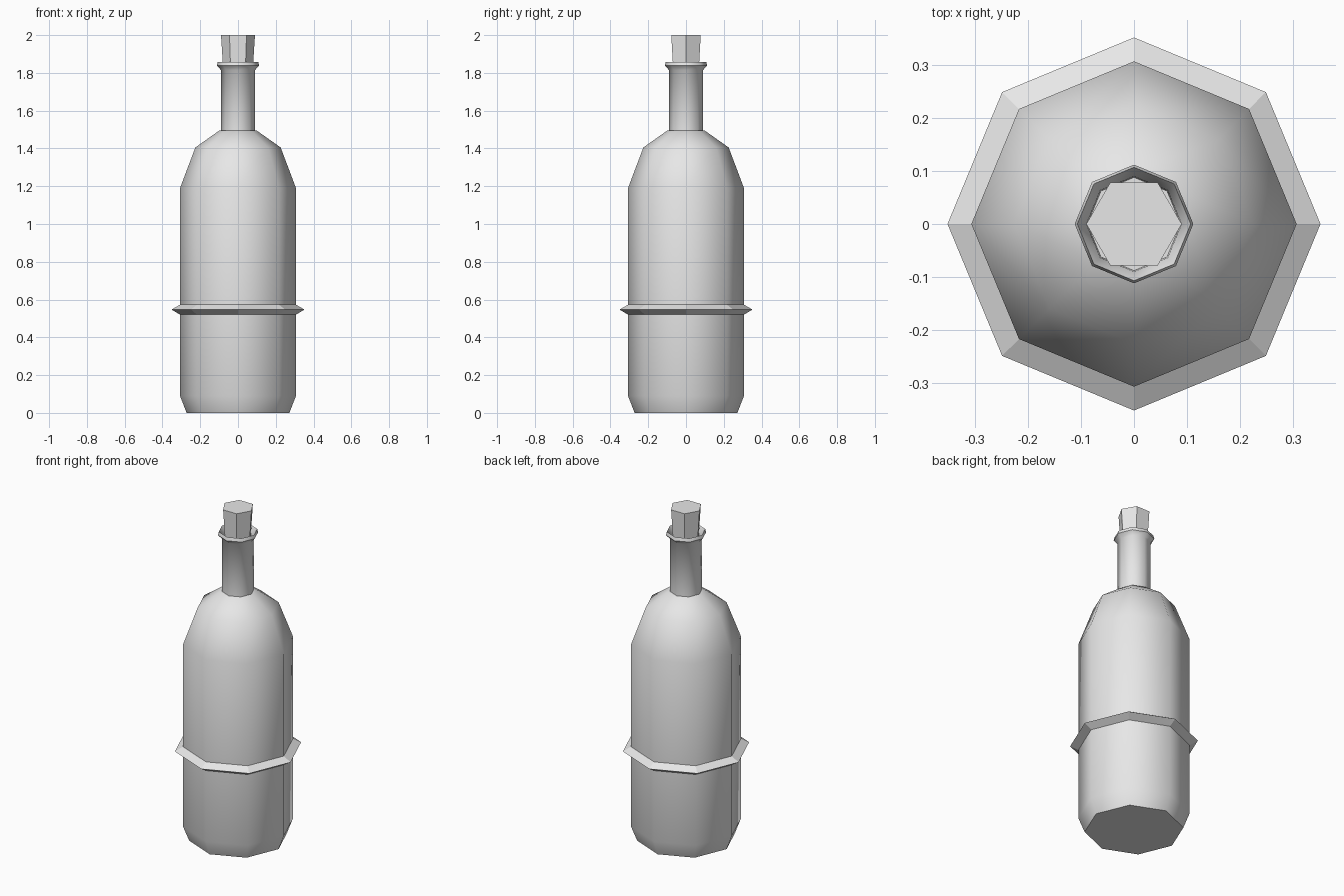
import bpy, bmesh, math

if "Cube" in bpy.data.objects:
    bpy.data.objects.remove(bpy.data.objects["Cube"])

grey = bpy.data.materials.new("light_grey")
grey.diffuse_color = (0.8, 0.8, 0.8, 1)
grey.use_nodes = True
grey.node_tree.nodes["Principled BSDF"].inputs["Base Color"].default_value = grey.diffuse_color


def lathe(name, profile, sides, smooth=None, caps=True, closed=False):
    """Revolve (radius, z) points around z; cap the ends or close the loop."""
    bm = bmesh.new()
    rings = []
    for r, z in profile:
        rings.append([bm.verts.new((r * math.cos(2 * math.pi * i / sides),
                                    r * math.sin(2 * math.pi * i / sides), z))
                      for i in range(sides)])
    pairs = list(zip(rings, rings[1:]))
    if closed:
        pairs.append((rings[-1], rings[0]))
    for a, b in pairs:
        for i in range(sides):
            j = (i + 1) % sides
            bm.faces.new((a[i], a[j], b[j], b[i]))
    if caps and not closed:
        bm.faces.new(rings[0][::-1])
        bm.faces.new(rings[-1])
    bmesh.ops.recalc_face_normals(bm, faces=bm.faces)
    mesh = bpy.data.meshes.new(name)
    bm.to_mesh(mesh)
    bm.free()
    mesh.materials.append(grey)
    obj = bpy.data.objects.new(name, mesh)
    bpy.context.collection.objects.link(obj)
    if smooth:
        bpy.ops.object.select_all(action='DESELECT')
        obj.select_set(True)
        bpy.context.view_layer.objects.active = obj
        bpy.ops.object.shade_smooth_by_angle(angle=math.radians(smooth))
    return obj


# Bottle body with shoulder, neck, flared lip and funnel-shaped mouth
lathe("bottle", [(0.272, 0), (0.307, 0.09), (0.307, 1.19), (0.226, 1.405),
                 (0.10, 1.494), (0.09, 1.496), (0.09, 1.815), (0.112, 1.838),
                 (0.107, 1.858), (0.09, 1.825), (0.088, 1.80)], 8, smooth=50)

# Faceted band around the body
lathe("band", [(0.30, 0.52), (0.307, 0.52), (0.352, 0.547), (0.307, 0.573),
               (0.30, 0.573)], 8, closed=True)

# Tapered six-sided stopper
lathe("stopper", [(0.077, 1.80), (0.09, 2.0)], 6)
